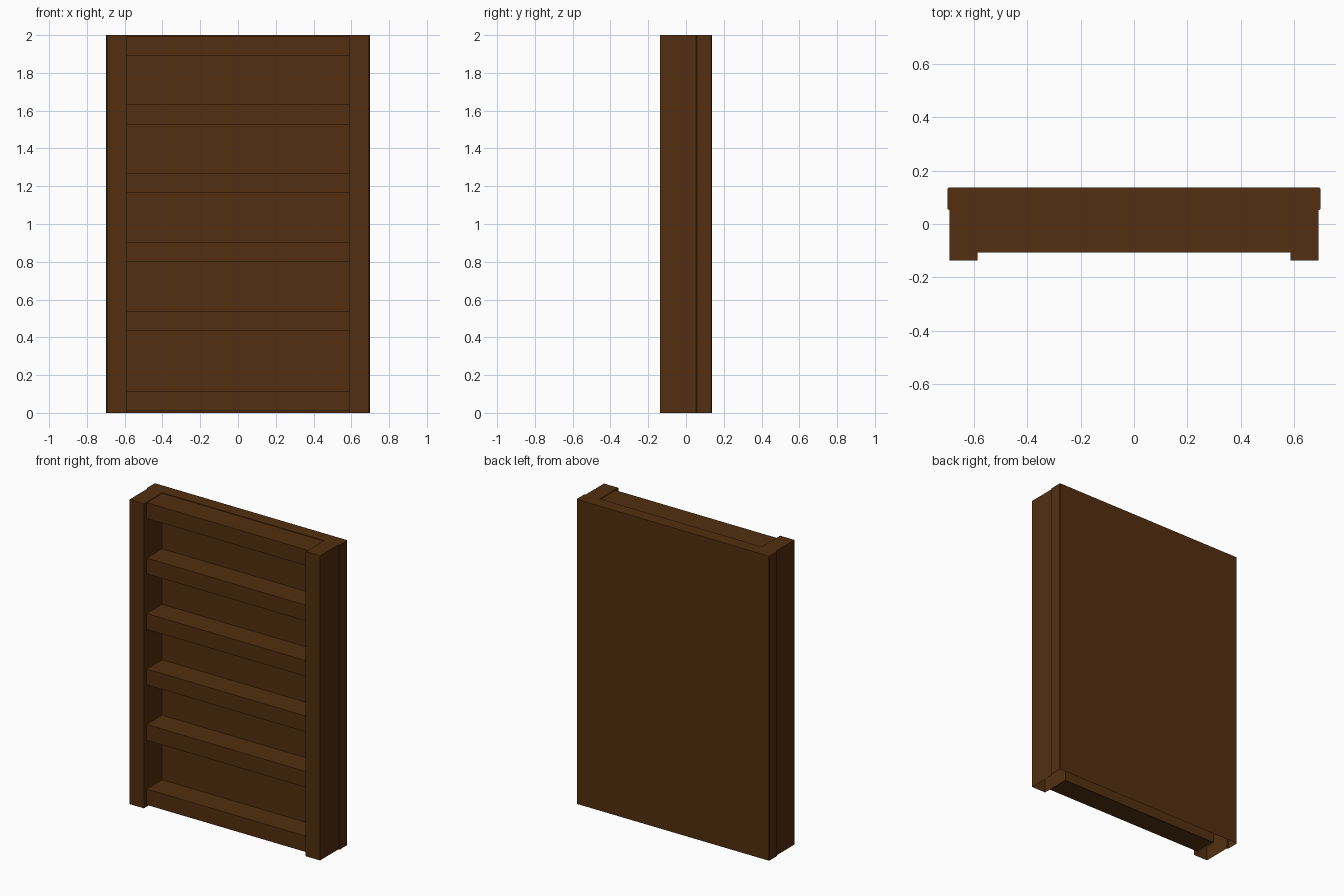
import bpy, bmesh

if "Cube" in bpy.data.objects:
    bpy.data.objects.remove(bpy.data.objects["Cube"])

wood = bpy.data.materials.new("dark_brown_wood")
wood.diffuse_color = (0.085, 0.028, 0.005, 1)
wood.use_nodes = True
wood.node_tree.nodes["Principled BSDF"].inputs["Base Color"].default_value = wood.diffuse_color


def finish(name, bm):
    bmesh.ops.recalc_face_normals(bm, faces=bm.faces)
    me = bpy.data.meshes.new(name)
    bm.to_mesh(me)
    bm.free()
    me.materials.append(wood)
    ob = bpy.data.objects.new(name, me)
    bpy.context.collection.objects.link(ob)
    return ob


# Carcass: back panel and side posts as one U-shaped profile, open underneath
FRONT, STEP, BACK = -0.137, 0.053, 0.137
c = 0.004
half = [(0.588, STEP), (0.588, FRONT), (0.692, FRONT), (0.692, STEP),
        (0.70 - c, STEP), (0.70, STEP + c), (0.70, BACK - c), (0.70 - c, BACK)]
profile = half + [(-x, y) for x, y in reversed(half)]
bm = bmesh.new()
low = [bm.verts.new((x, y, 0)) for x, y in profile]
high = [bm.verts.new((x, y, 2)) for x, y in profile]
n = len(profile)
for i in range(n):
    j = (i + 1) % n
    bm.faces.new((low[i], low[j], high[j], high[i]))
# Top cap, split into panel and two posts
bm.faces.new(high[4:12] + [high[12], high[15], high[0], high[3]])
bm.faces.new(high[0:4])
bm.faces.new(high[12:16])
for f in bm.faces:
    f.smooth = False
finish("carcass", bm)

# Shelves: a bottom one and five evenly spaced ones
for k, z in enumerate([0.011] + [0.435 + 0.3642 * i for i in range(5)]):
    bm = bmesh.new()
    bmesh.ops.create_cube(bm, size=1)
    for v in bm.verts:
        v.co.x *= 1.176
        v.co.y = -0.107 if v.co.y < 0 else STEP
        v.co.z = z + (v.co.z + 0.5) * 0.104
    finish(f"shelf_{k + 1}", bm)
